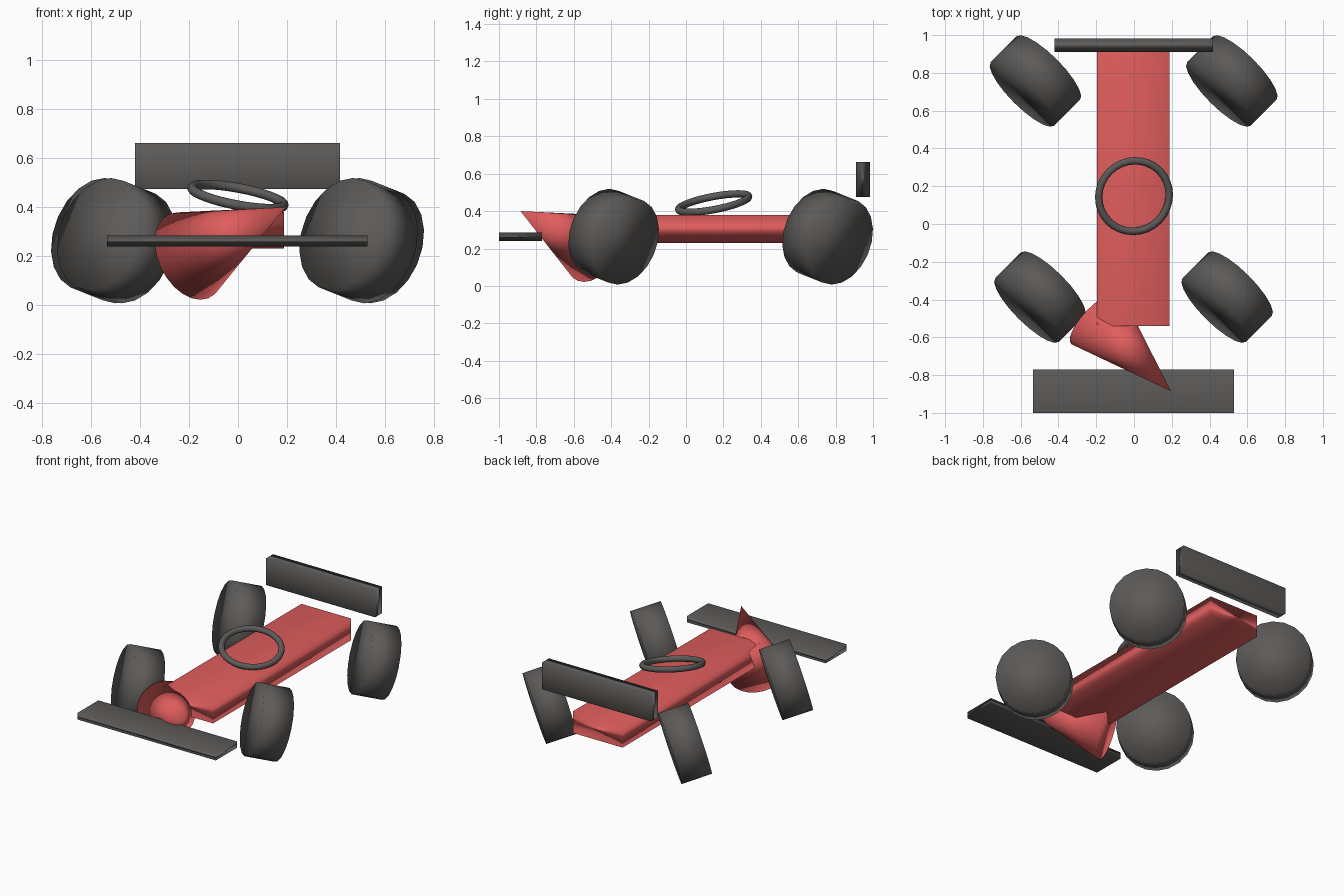
import bpy
from mathutils import Vector

default = bpy.data.objects.get("Cube")
if default:
    bpy.data.objects.remove(default, do_unlink=True)


def make_material(name, rgb):
    mat = bpy.data.materials.new(name)
    mat.use_nodes = True
    colour = (*rgb, 1.0)
    mat.diffuse_color = colour
    bsdf = mat.node_tree.nodes["Principled BSDF"]
    bsdf.inputs["Base Color"].default_value = colour
    bsdf.inputs["Roughness"].default_value = 0.8
    return mat


RED = make_material("red paint", (0.75, 0.11, 0.11))
DARK = make_material("dark rubber", (0.11, 0.105, 0.10))


def finish(name, mat):
    """Name, colour and smooth the primitive just added."""
    obj = bpy.context.object
    obj.name = name
    obj.data.materials.append(mat)
    for poly in obj.data.polygons:
        poly.use_smooth = True
    return obj


def turn_to(axis):
    return Vector(axis).to_track_quat('Z', 'Y').to_euler()


def box(name, low, high, mat):
    low, high = Vector(low), Vector(high)
    bpy.ops.mesh.primitive_cube_add(size=1, location=(low + high) / 2)
    bpy.context.object.scale = high - low
    return finish(name, mat)


# Body and wings
box("body", (-0.195, -0.54, 0.23), (0.187, 0.975, 0.38), RED)
box("rear_wing", (-0.42, 0.91, 0.475), (0.417, 0.983, 0.662), DARK)
box("front_wing", (-0.535, -1.0, 0.24), (0.53, -0.77, 0.285), DARK)

# Nose cone, tilted from its base towards the tip
tip = Vector((0.195, -0.885, 0.40))
base = Vector((-0.2, -0.5, 0.2))
bpy.ops.mesh.primitive_cone_add(vertices=24, radius1=0.19, radius2=0,
                                depth=(tip - base).length,
                                location=(tip + base) / 2,
                                rotation=turn_to(tip - base))
finish("nose_cone", RED)

# Four wheels on the same slanted axis
wheel_turn = turn_to((1, 1, -0.4))
for name, x, y in (("rear_left_wheel", 0.518, 0.757),
                   ("rear_right_wheel", -0.522, 0.757),
                   ("front_left_wheel", 0.493, -0.387),
                   ("front_right_wheel", -0.498, -0.387)):
    bpy.ops.mesh.primitive_cylinder_add(vertices=20, radius=0.238, depth=0.2,
                                        location=(x, y, 0.263),
                                        rotation=wheel_turn)
    finish(name, DARK)

# Steering ring above the body
bpy.ops.mesh.primitive_torus_add(major_radius=0.19, minor_radius=0.02,
                                 major_segments=32, minor_segments=12,
                                 location=(0, 0.148, 0.443),
                                 rotation=turn_to((0.19, -0.19, 1)))
finish("steering_ring", DARK)
